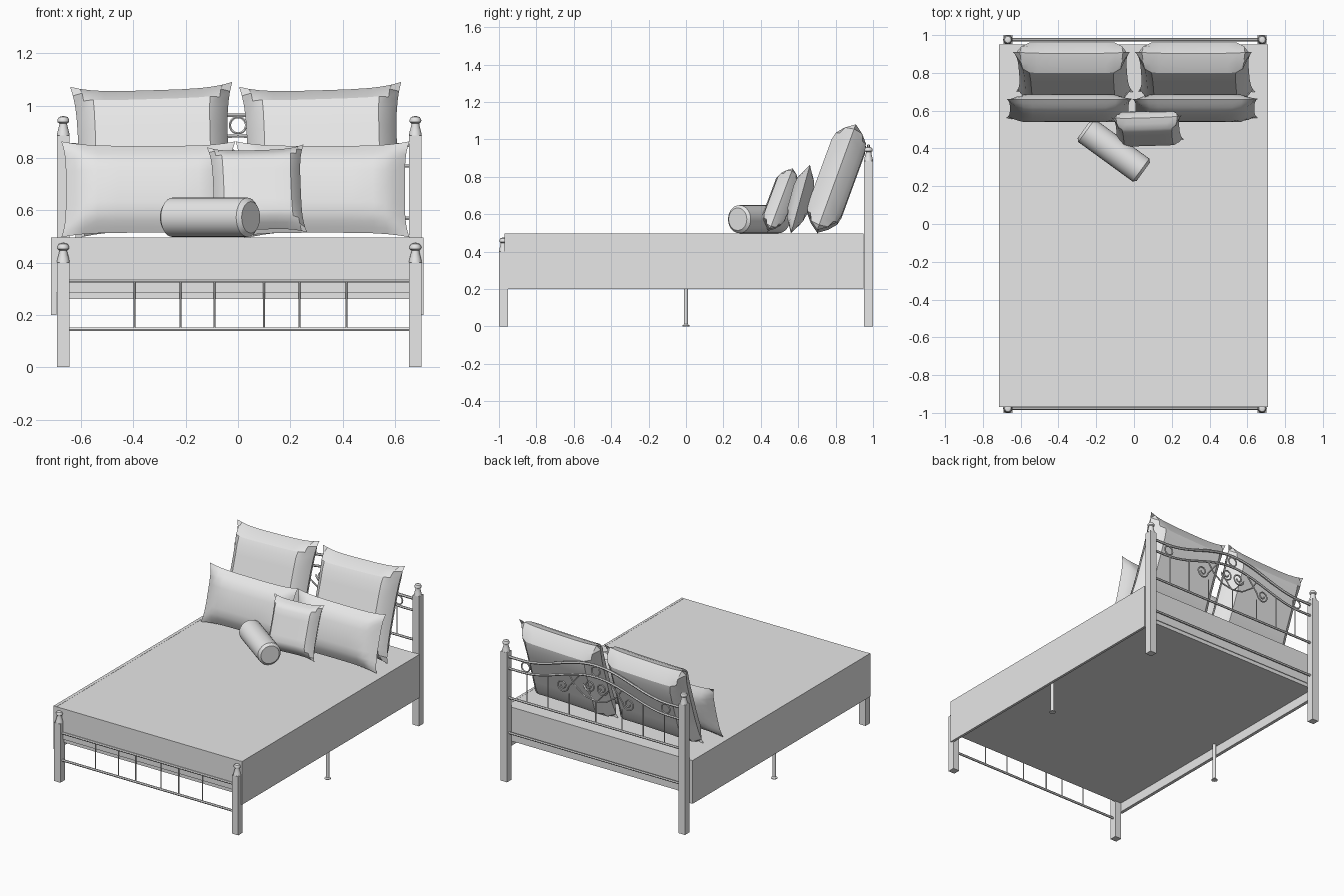
import bpy, bmesh, math
from mathutils import Vector

cube = bpy.data.objects.get("Cube")
if cube:
    bpy.data.objects.remove(cube, do_unlink=True)

GREY = (0.8, 0.8, 0.8, 1)
grey = bpy.data.materials.new("plain_grey")
grey.use_nodes = True
grey.diffuse_color = GREY
grey.node_tree.nodes["Principled BSDF"].inputs["Base Color"].default_value = GREY


def smooth(obj, angle):
    bpy.ops.object.select_all(action='DESELECT')
    obj.select_set(True)
    bpy.context.view_layer.objects.active = obj
    bpy.ops.object.shade_smooth_by_angle(angle=math.radians(angle))


def finish(name, bm, angle=None):
    bmesh.ops.recalc_face_normals(bm, faces=bm.faces)
    mesh = bpy.data.meshes.new(name)
    bm.to_mesh(mesh)
    bm.free()
    mesh.materials.append(grey)
    obj = bpy.data.objects.new(name, mesh)
    bpy.context.collection.objects.link(obj)
    if angle:
        smooth(obj, angle)
    return obj


def box(name, low, high):
    bm = bmesh.new()
    bmesh.ops.create_cube(bm, size=1)
    low, high = Vector(low), Vector(high)
    for v in bm.verts:
        v.co = (low + high) / 2 + v.co * (high - low)
    return finish(name, bm)


def lathe(name, profile, location, sides=14):
    bm = bmesh.new()
    verts = [bm.verts.new((r, 0, z)) for r, z in profile]
    edges = [bm.edges.new(pair) for pair in zip(verts, verts[1:])]
    bmesh.ops.spin(bm, geom=verts + edges, axis=(0, 0, 1), cent=(0, 0, 0),
                   angle=math.tau, steps=sides)
    bmesh.ops.remove_doubles(bm, verts=bm.verts, dist=0.0005)
    obj = finish(name, bm, 35)
    obj.location = location
    return obj


def tube(name, points, radius, closed=False):
    curve = bpy.data.curves.new(name, 'CURVE')
    curve.dimensions = '3D'
    curve.bevel_depth = radius
    curve.bevel_resolution = 1
    curve.use_fill_caps = True
    line = curve.splines.new('POLY')
    line.points.add(len(points) - 1)
    for p, co in zip(line.points, points):
        p.co = (*co, 1)
    line.use_cyclic_u = closed
    curve.materials.append(grey)
    obj = bpy.data.objects.new(name, curve)
    bpy.context.collection.objects.link(obj)
    bpy.ops.object.select_all(action='DESELECT')
    obj.select_set(True)
    bpy.context.view_layer.objects.active = obj
    bpy.ops.object.convert(target='MESH')
    smooth(bpy.context.object, 50)


def pillow(name, size, inset, concave, location, rotation):
    """Two puffed sheets joined along a seam that is drawn in between the corners."""
    w, t, h = size
    steps = (0, 0.35, 0.6, 0.75, 0.88, 1)
    line = [-s for s in reversed(steps[1:])] + list(steps)
    bm = bmesh.new()
    for side in (-1, 1):
        rows = []
        for b in line:
            row = []
            for a in line:
                d = min((1 - abs(a)) / inset[0], (1 - abs(b)) / inset[1], 1)
                x = a * (w / 2 - concave * abs(a) * (1 - b ** 4))
                z = b * (h / 2 - concave * abs(b) * (1 - a ** 4))
                row.append(bm.verts.new((x, side * t / 2 * math.sin(d * math.pi / 2), z)))
            rows.append(row)
        for r0, r1 in zip(rows, rows[1:]):
            for i in range(len(line) - 1):
                bm.faces.new((r0[i], r0[i + 1], r1[i + 1], r1[i]))
    bmesh.ops.remove_doubles(bm, verts=bm.verts, dist=0.0005)
    obj = finish(name, bm, 32)
    obj.location = location
    obj.rotation_euler = rotation


# Mattress, its base and the side panels
box("mattress", (-0.71, -0.97, 0.285), (0.705, 0.95, 0.495))
box("mattress_base", (-0.69, -0.96, 0.26), (0.69, 0.945, 0.285))
box("right_side_panel", (-0.715, -0.97, 0.2), (-0.693, 0.95, 0.496))
box("left_side_panel", (0.693, -0.97, 0.2), (0.71, 0.95, 0.496))

# Posts with turned finials
FINIAL = [(0.025, 0), (0.022, 0.015), (0.015, 0.042), (0.015, 0.047), (0.022, 0.052),
          (0.023, 0.06), (0.017, 0.071), (0, 0.076)]
POST_X = 0.673
for side, x in (("right", -POST_X + 0.005), ("left", POST_X + 0.005)):
    for end, y, top in (("foot", -0.976, 0.4), ("head", 0.976, 0.885)):
        box(f"{side}_{end}_post", (x - 0.024, y - 0.024, 0), (x + 0.024, y + 0.024, top))
        lathe(f"{side}_{end}_finial", FINIAL, (x, y, top))
    # Middle support leg with a flared foot
    lathe(f"{side}_middle_leg", [(0, 0), (0.02, 0), (0.02, 0.005), (0.011, 0.012),
                                 (0.011, 0.262), (0, 0.262)], (x, 0, 0))

# Foot rails and bars
FOOT_Y, HEAD_Y = -0.976, 0.976
for name, z in (("foot_top_rail", 0.33), ("foot_bottom_rail", 0.145)):
    tube(name, [(-POST_X, FOOT_Y, z), (POST_X, FOOT_Y, z)], 0.008)
for i, x in enumerate((-0.395, -0.22, -0.09, 0.1, 0.235, 0.415)):
    tube(f"foot_bar_{i + 1}", [(x, FOOT_Y, 0.145), (x, FOOT_Y, 0.33)], 0.004)


# Head rails: two parallel arches above a straight rail
def arch(x):
    return 0.77 + 0.115 * (0.5 + 0.5 * math.cos(math.pi * min(1, abs(x) / 0.56)))


xs = [-POST_X + 2 * POST_X * i / 32 for i in range(33)]
tube("head_lower_arch", [(x, HEAD_Y, arch(x)) for x in xs], 0.008)
tube("head_upper_arch", [(x, HEAD_Y, arch(x) + 0.08) for x in xs], 0.009)
tube("head_straight_rail", [(-POST_X, HEAD_Y, 0.57), (POST_X, HEAD_Y, 0.57)], 0.008)
tube("head_base_rail", [(-POST_X, HEAD_Y, 0.33), (POST_X, HEAD_Y, 0.33)], 0.008)

# Head bars
for i, x in enumerate((-0.52, -0.36, -0.2, 0, 0.2, 0.36, 0.52)):
    top = arch(x) if abs(x) > 0.3 else 0.72
    tube(f"head_bar_{i + 1}", [(x, HEAD_Y, 0.57), (x, HEAD_Y, top)], 0.004)


# Rings and scrolls
def ring(name, x, z, radius):
    turns = [math.tau * i / 20 for i in range(20)]
    tube(name, [(x + radius * math.cos(a), HEAD_Y, z + radius * math.sin(a))
                for a in turns], 0.005, True)


def scroll(name, x, z, radius, flip, tail):
    """A spiral that unwinds from its eye and ends in a straight tail."""
    pts = []
    for i in range(33):
        a = i / 32 * math.tau * 1.5
        r = radius * (0.25 + 0.75 * i / 32)
        pts.append((x + flip * r * math.cos(a), HEAD_Y, z - r * math.sin(a)))
    pts.append((tail[0], HEAD_Y, tail[1]))
    tube(name, pts, 0.005)


ring("head_centre_ring", 0, 0.925, 0.031)
for side, s in (("right", -1), ("left", 1)):
    ring(f"{side}_end_ring", s * 0.53, 0.812, 0.031)
    scroll(f"{side}_heart_scroll", s * 0.048, 0.815, 0.045, -s, (s * 0.01, 0.72))
    scroll(f"{side}_outer_scroll", s * 0.25, 0.765, 0.045, s, (s * 0.12, 0.87))
    tube(f"{side}_scroll_stem", [(0, HEAD_Y, 0.72), (s * 0.08, HEAD_Y, 0.735),
                                 (s * 0.16, HEAD_Y, 0.79), (s * 0.2, HEAD_Y, 0.85)], 0.005)

# Pillows
for side, s in (("right", -1), ("left", 1)):
    pillow(f"{side}_back_pillow", (0.62, 0.19, 0.62), (0.25, 0.35), 0.024,
           (s * 0.323, 0.805, 0.79), (-0.35, -0.03, 0))
    pillow(f"{side}_front_pillow", (0.665, 0.11, 0.38), (0.4, 0.65), 0.018,
           (s * 0.333 - 0.01, 0.612, 0.68), (-0.27, 0, 0))
pillow("square_cushion", (0.37, 0.12, 0.36), (0.3, 0.4), 0.018,
       (0.073, 0.505, 0.678), (-0.36, -0.03, 0.03))

# Bolster lying across the bed
bolster = lathe("bolster", [(0, -0.193), (0.06, -0.193), (0.075, -0.178), (0.075, 0.178),
                            (0.06, 0.193), (0, 0.193)], (-0.107, 0.39, 0.573), 28)
bolster.rotation_euler = (0, math.pi / 2, math.radians(-36))
